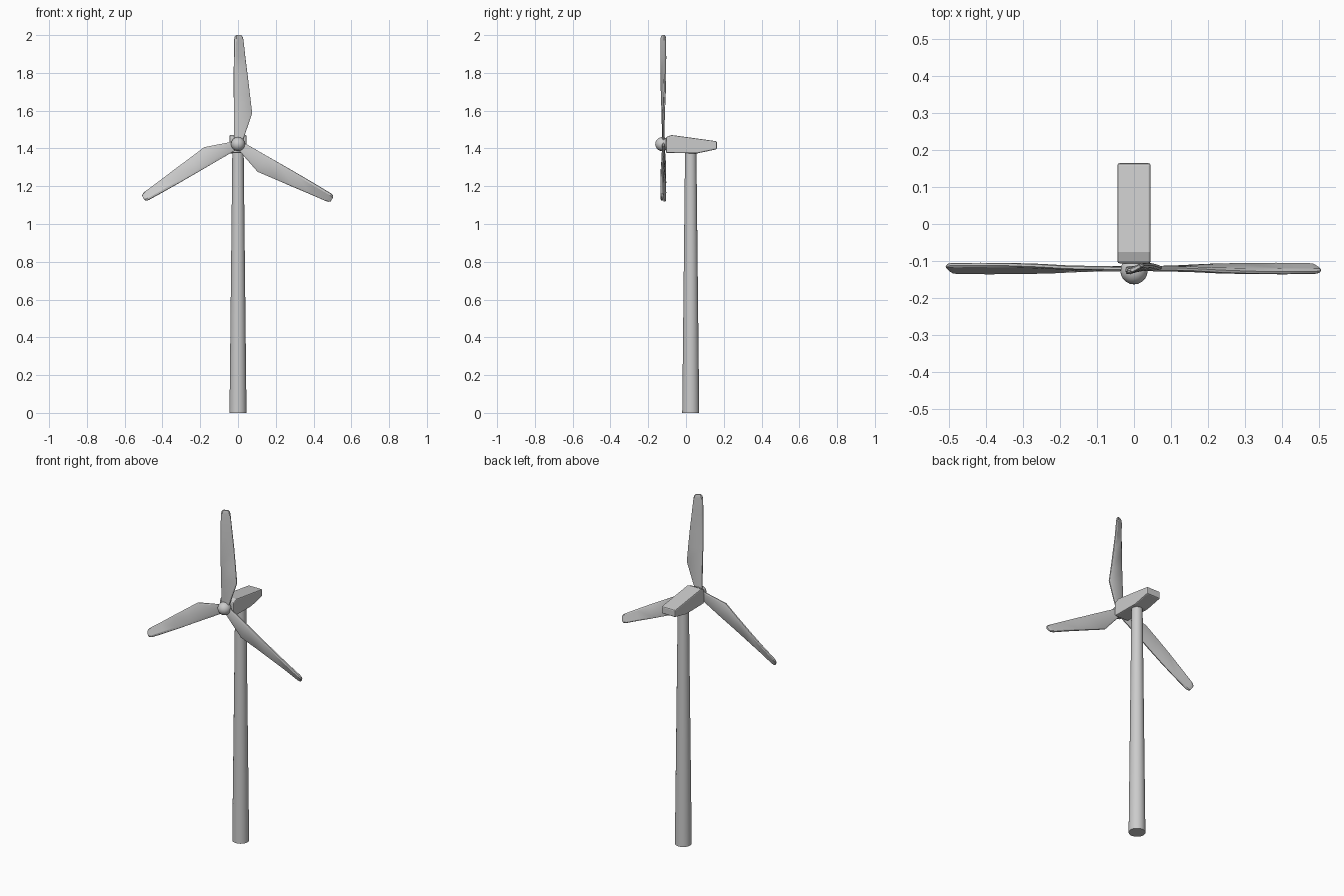
import bpy, bmesh, math
from mathutils import Matrix, Vector

if "Cube" in bpy.data.objects:
    bpy.data.objects.remove(bpy.data.objects["Cube"])

HUB = Vector((0, -0.12, 1.423))


def make_object(name, bm, smooth=None):
    bmesh.ops.recalc_face_normals(bm, faces=bm.faces)
    mesh = bpy.data.meshes.new(name)
    bm.to_mesh(mesh)
    bm.free()
    obj = bpy.data.objects.new(name, mesh)
    bpy.context.collection.objects.link(obj)
    if smooth:
        bpy.ops.object.select_all(action='DESELECT')
        obj.select_set(True)
        bpy.context.view_layer.objects.active = obj
        bpy.ops.object.shade_smooth_by_angle(angle=math.radians(smooth))
    return obj


def loft(bm, rings):
    """Skin a list of equal-length point rings and cap both ends."""
    rings = [[bm.verts.new(p) for p in ring] for ring in rings]
    n = len(rings[0])
    for a, b in zip(rings, rings[1:]):
        for i in range(n):
            j = (i + 1) % n
            bm.faces.new((a[i], a[j], b[j], b[i]))
    bm.faces.new(rings[0])
    bm.faces.new(rings[-1])


# tapered tower
bm = bmesh.new()
bmesh.ops.create_cone(bm, cap_ends=True, segments=32, radius1=0.045, radius2=0.03,
                      depth=1.39, matrix=Matrix.Translation((0, 0.025, 0.695)))
make_object("tower", bm, 40)

# nacelle: side profile (y, z) extruded across x
profile = [(-0.106, 1.376), (0.06, 1.374), (0.164, 1.396), (0.164, 1.438),
           (-0.076, 1.471), (-0.106, 1.46)]
bm = bmesh.new()
loft(bm, [[(x, y, z) for y, z in profile] for x in (-0.045, 0.045)])
nacelle = make_object("nacelle", bm)
bevel = nacelle.modifiers.new("soft_edges", 'BEVEL')
bevel.width = 0.006
bevel.segments = 2

# hub nose and the short shaft joining it to the nacelle
bm = bmesh.new()
bmesh.ops.create_uvsphere(
    bm, u_segments=16, v_segments=10, radius=0.037,
    matrix=Matrix.Translation((0, -0.126, HUB.z)) @ Matrix.Rotation(math.pi / 2, 4, 'X'))
make_object("hub", bm, 40)

# blade stations: radius, left edge, right edge, thickness, twist in degrees
stations = [(0.0, -0.02, 0.012, 0.013, 0), (0.025, -0.022, 0.028, 0.014, 0),
            (0.163, -0.022, 0.075, 0.015, 3), (0.26, -0.022, 0.063, 0.016, 10),
            (0.36, -0.022, 0.051, 0.016, 16), (0.46, -0.021, 0.038, 0.016, 21),
            (0.555, -0.019, 0.027, 0.016, 25), (0.569, -0.016, 0.023, 0.014, 25),
            (0.577, -0.009, 0.016, 0.008, 25)]


def blade_section(r, left, right, thick, twist):
    a, t = math.radians(twist), thick / 2
    c = (left + right) / 2
    w = (right - left)
    pts = [(left, -t * 0.4), (left + w * 0.14, -t), (right - w * 0.08, -t * 0.8),
           (right, -t * 0.4), (right, t * 0.4), (right - w * 0.08, t * 0.8),
           (left + w * 0.14, t), (left, t * 0.4)]
    # the lean runs about the section centre, with the right edge to the back
    return [(c + (x - c) - y * math.sin(a),
             (x - c) * math.tan(a) + y * math.cos(a), r) for x, y in pts]


# three blades around the hub
for i in range(3):
    bm = bmesh.new()
    loft(bm, [blade_section(*s) for s in stations])
    bm.transform(Matrix.Translation(HUB) @ Matrix.Rotation(i * math.tau / 3, 4, 'Y'))
    make_object(f"blade_{i + 1}", bm, 25)
